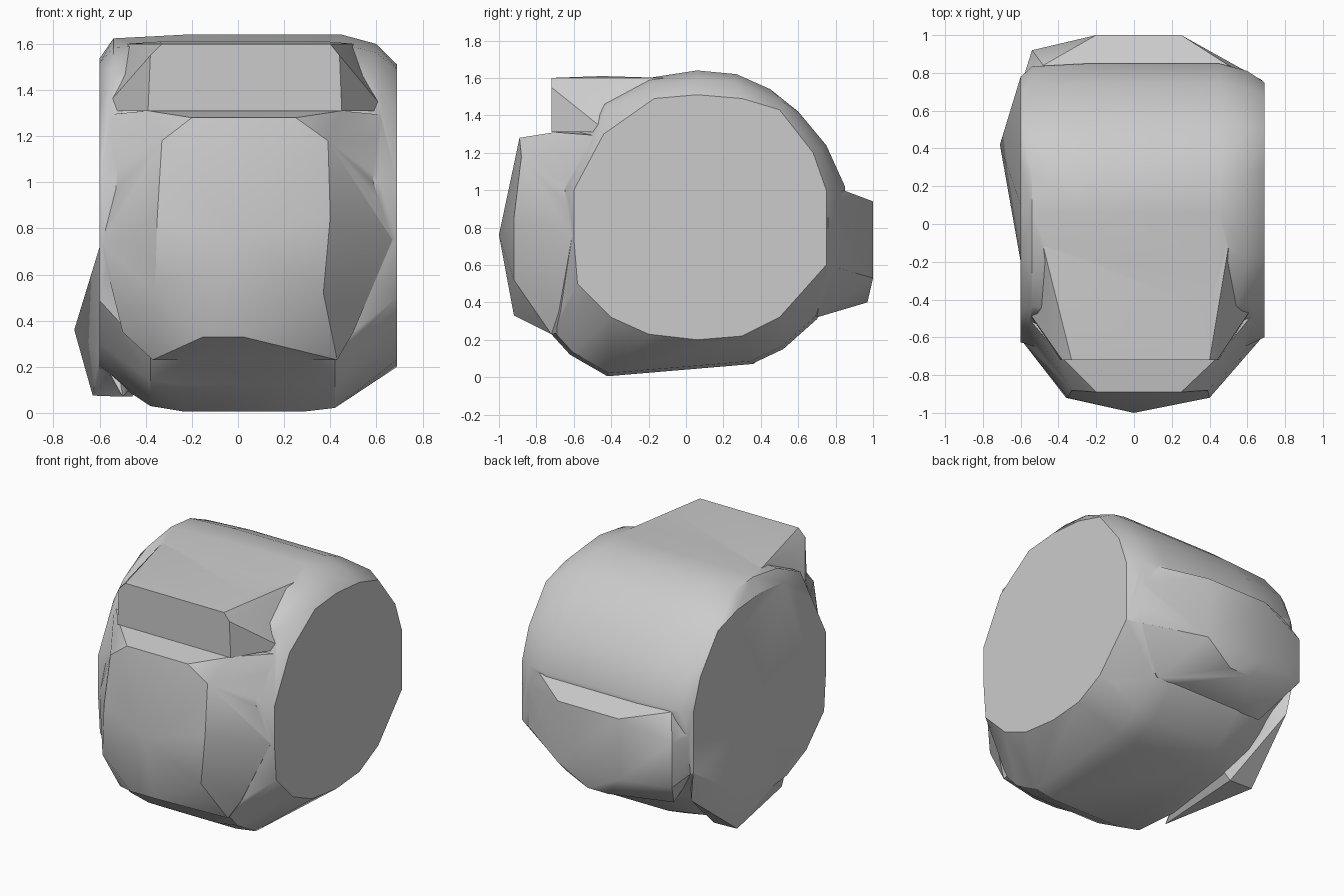
import bpy, bmesh

cube = bpy.data.objects.get("Cube")
if cube:
    bpy.data.objects.remove(cube, do_unlink=True)

grey = bpy.data.materials.new("plain_grey")
grey.use_nodes = True
grey.diffuse_color = (0.6, 0.6, 0.6, 1)
grey.node_tree.nodes["Principled BSDF"].inputs["Base Color"].default_value = (0.6, 0.6, 0.6, 1)


def hull(name, points):
    """Convex faceted block around a set of points."""
    bm = bmesh.new()
    for p in points:
        bm.verts.new(p)
    res = bmesh.ops.convex_hull(bm, input=bm.verts)
    loose = {v for v in res["geom_interior"] + res["geom_unused"]
             if isinstance(v, bmesh.types.BMVert) and not v.link_faces}
    bmesh.ops.delete(bm, geom=list(loose), context='VERTS')
    bmesh.ops.dissolve_limit(bm, angle_limit=0.02, verts=bm.verts, edges=bm.edges)
    bmesh.ops.recalc_face_normals(bm, faces=bm.faces)
    mesh = bpy.data.meshes.new(name)
    bm.to_mesh(mesh)
    bm.free()
    mesh.materials.append(grey)
    obj = bpy.data.objects.new(name, mesh)
    bpy.context.collection.objects.link(obj)
    return obj


def ring(x, profile, scale=1.0):
    """Place a (y, z) profile at x, scaled about the drum axis."""
    return [(x, 0.05 + (y - 0.05) * scale, 0.83 + (z - 0.83) * scale) for y, z in profile]


def bar(x0, x1, y, z):
    return [(x0, y, z), (x1, y, z)]


# Drum profiles: the flat end disc and the fuller middle
disc = [(-0.6, 0.75), (-0.6, 1.0), (-0.44, 1.3), (-0.17, 1.49), (0.06, 1.51), (0.3, 1.49),
        (0.5, 1.43), (0.68, 1.2), (0.75, 1.0), (0.75, 0.6), (0.6, 0.43), (0.5, 0.32),
        (0.3, 0.22), (0.06, 0.2), (-0.2, 0.23), (-0.4, 0.32), (-0.58, 0.5)]
upper = [(-0.45, 1.48), (-0.2, 1.6), (0.06, 1.64), (0.27, 1.62), (0.45, 1.54), (0.6, 1.42),
         (0.75, 1.24), (0.85, 1.02)]
lower = [(0.86, 0.6), (0.7, 0.31), (0.52, 0.15), (0.35, 0.07), (0.06, 0.07),
         (-0.42, 0.005), (-0.62, 0.12), (-0.72, 0.23), (-0.72, 0.9), (-0.66, 1.2)]
middle = upper + lower

body = hull("drum_body",
            ring(0.69, disc) + ring(0.6, upper, 0.95) + ring(0.61, disc, 1.06)
            + ring(0.45, upper) + ring(0.42, lower, 0.98)
            + ring(0.28, middle) + ring(-0.23, middle) + ring(-0.54, upper, 0.98)
            + ring(-0.38, lower, 0.97) + ring(-0.6, disc, 1.04))

# Overhanging brow with a flat front and cheeks sloping back to the drum
brow = hull("front_brow",
            bar(-0.39, 0.45, -0.72, 1.31) + bar(-0.38, 0.44, -0.72, 1.55)
            + bar(-0.33, 0.4, -0.72, 1.6) + bar(-0.34, 0.39, -0.45, 1.61)
            + bar(-0.48, 0.5, -0.12, 1.6) + bar(-0.48, 0.5, -0.1, 1.31)
            + bar(-0.59, 0.64, -0.42, 1.31))

# Pointed bulge below the brow
bulge = hull("front_bulge",
             [(0, -1, 0.76), (-0.15, -0.92, 0.33), (0.02, -0.92, 0.33)]
             + bar(-0.2, 0.25, -0.89, 1.28) + bar(-0.33, 0.39, -0.88, 1.18)
             + bar(-0.35, 0.4, -0.92, 0.85) + bar(-0.36, 0.37, -0.92, 0.52)
             + bar(-0.37, 0.43, -0.72, 0.23) + bar(-0.39, 0.45, -0.7, 1.31)
             + bar(-0.5, 0.5, -0.7, 0.8) + bar(-0.5, 0.5, -0.68, 0.35)
             + bar(-0.6, 0.67, -0.61, 0.75) + bar(-0.6, 0.65, -0.45, 1.29)
             + bar(-0.4, 0.4, -0.3, 0.3) + bar(-0.4, 0.4, -0.3, 1.31))

# Ledge across the back, hooked at one corner
tail = hull("back_ledge",
            bar(-0.2, 0.25, 1.0, 0.94) + bar(-0.2, 0.25, 1.0, 0.53)
            + bar(-0.1, 0.05, 0.97, 0.4) + bar(-0.48, 0.5, 0.84, 1.0)
            + bar(-0.4, 0.4, 0.7, 0.32) + bar(-0.59, 0.68, 0.76, 0.85)
            + bar(-0.59, 0.68, 0.75, 0.6) + bar(-0.4, 0.4, 0.4, 0.6)
            + [(-0.54, 0.92, 0.84), (-0.54, 0.92, 0.54)])

# Lopsided foot low on one end
foot = hull("side_foot",
            [(-0.6, 0.1, 0.72), (-0.6, 0.78, 0.6), (-0.71, 0.42, 0.36), (-0.63, 0.36, 0.075),
             (-0.6, -0.2, 0.25), (-0.57, 0.76, 0.4), (-0.46, 0.36, 0.07), (-0.5, -0.3, 0.07),
             (-0.3, 0.3, 0.3), (-0.3, 0.4, 0.6)])

# Merge the blocks into one clean shell
bpy.context.view_layer.objects.active = body
body.select_set(True)
for part in (brow, bulge, tail, foot):
    mod = body.modifiers.new("join_" + part.name, 'BOOLEAN')
    mod.operation = 'UNION'
    mod.solver = 'EXACT'
    mod.object = part
    bpy.ops.object.modifier_apply(modifier=mod.name)
    bpy.data.objects.remove(part, do_unlink=True)

bpy.ops.object.shade_smooth_by_angle(angle=0.6)
